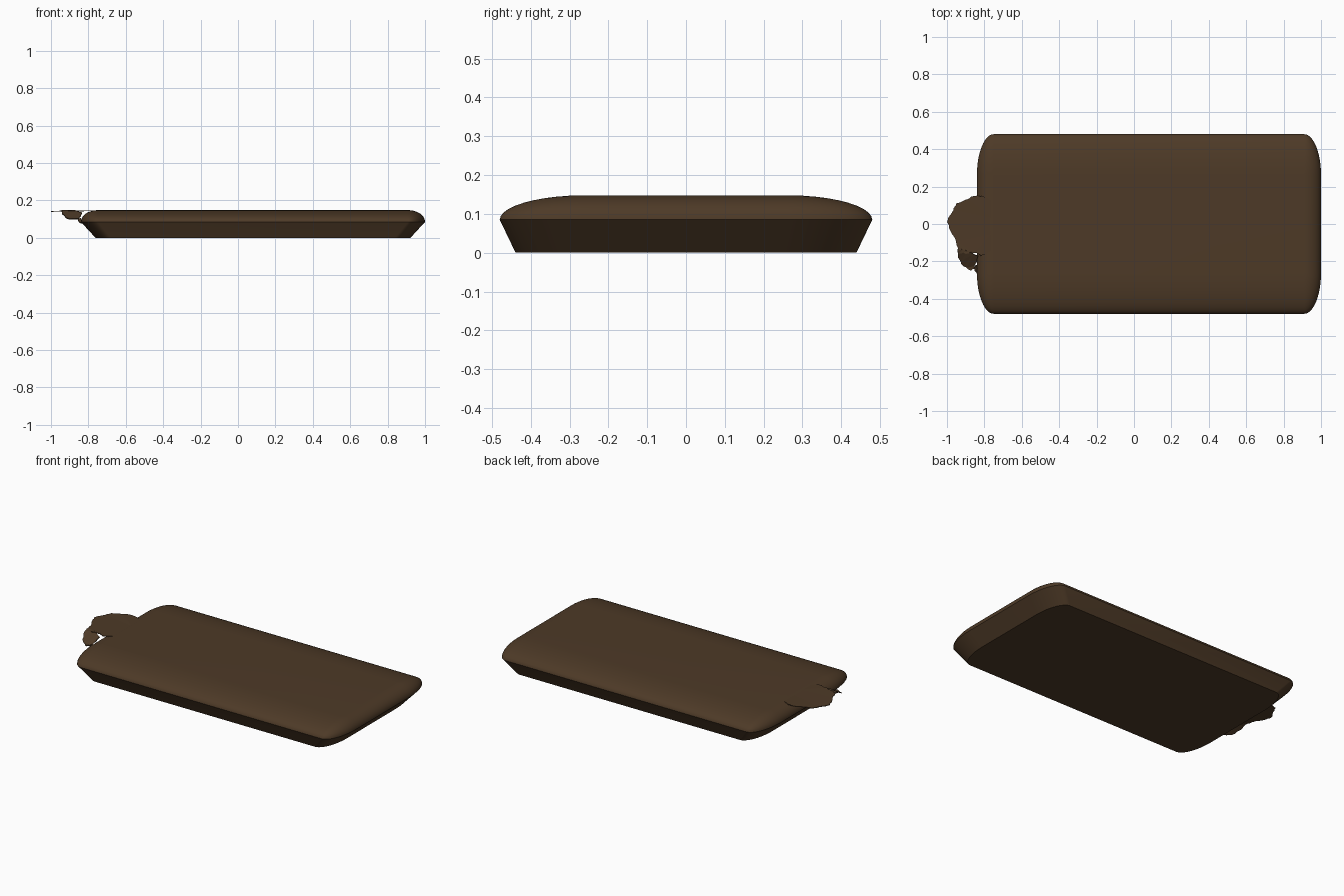
import bpy, bmesh, math, random

if "Cube" in bpy.data.objects:
    bpy.data.objects.remove(bpy.data.objects["Cube"])
random.seed(4)

brown = bpy.data.materials.new("dark brown")
brown.diffuse_color = (0.075, 0.042, 0.02, 1)
brown.use_nodes = True
brown.node_tree.nodes["Principled BSDF"].inputs["Base Color"].default_value = brown.diffuse_color


def make_object(name, bm):
    bmesh.ops.recalc_face_normals(bm, faces=bm.faces)
    me = bpy.data.meshes.new(name)
    bm.to_mesh(me)
    bm.free()
    me.materials.append(brown)
    ob = bpy.data.objects.new(name, me)
    bpy.context.collection.objects.link(ob)
    return ob


# Slab: stacked rounded-rectangle rings, chamfered below and domed above
CX, HX, HY = 0.08, 0.92, 0.48
RX, RY, RZ, RIM = 0.09, 0.22, 0.063, 0.085
N = 12


def ring(bm, grow, scale, z):
    verts = []
    for q, (sx, sy) in enumerate([(1, 1), (-1, 1), (-1, -1), (1, -1)]):
        for i in range(N + 1):
            a = math.pi / 2 * (q + i / N)
            x = sx * (HX - RX) + RX * grow * math.cos(a)
            y = sy * (HY - RY) + RY * grow * math.sin(a)
            verts.append(bm.verts.new((CX + x * scale, y * scale, z)))
    return verts


bm = bmesh.new()
rings = [ring(bm, 1, 0.915, 0)]
for i in range(11):
    t = math.radians(88) * i / 10
    rings.append(ring(bm, math.cos(t), 1, RIM + RZ * math.sin(t)))
for a, b in zip(rings, rings[1:]):
    for i in range(len(a)):
        j = (i + 1) % len(a)
        bm.faces.new((a[i], a[j], b[j], b[i]))
bm.faces.new(rings[0][::-1])
bm.faces.new(rings[-1])
slab = make_object("slab", bm)
bpy.context.view_layer.objects.active = slab
slab.select_set(True)
bpy.ops.object.shade_smooth_by_angle(angle=math.radians(30))


# Ragged flaps: torn outlines with small jitter, given a thin thickness
def flap(name, outline, height, thick):
    bm = bmesh.new()
    pts = []
    for (x0, y0), (x1, y1) in zip(outline, outline[1:] + outline[:1]):
        pts.append((x0, y0))
        for f in (0.33, 0.67):
            pts.append((x0 + (x1 - x0) * f + random.uniform(-.004, .004),
                        y0 + (y1 - y0) * f + random.uniform(-.004, .004)))
    face = bm.faces.new([bm.verts.new((x, y, height(x, y))) for x, y in pts])
    bmesh.ops.triangulate(bm, faces=[face])
    if sum(f.normal.z for f in bm.faces) < 0:
        bmesh.ops.reverse_faces(bm, faces=bm.faces)
    ob = make_object(name, bm)
    mod = ob.modifiers.new("thickness", 'SOLIDIFY')
    mod.thickness = thick
    mod.offset = 0
    return ob


# Flat flap level with the slab top
flap("torn_flap",
     [(-0.995, 0.03), (-0.965, 0.075), (-0.95, 0.11), (-0.9, 0.13),
      (-0.85, 0.15), (-0.81, 0.15), (-0.76, 0.12), (-0.76, -0.14),
      (-0.82, -0.17), (-0.84, -0.155), (-0.9, -0.16), (-0.94, -0.13),
      (-0.96, -0.07), (-0.985, -0.03), (-0.999, 0.01)],
     lambda x, y: 0.145 - 0.004 * max(0, -0.9 - x) / 0.1, 0.004)

# Drooping scrap on the front side of the flap
flap("drooping_scrap",
     [(-0.942, -0.125), (-0.94, -0.18), (-0.91, -0.225), (-0.87, -0.25),
      (-0.855, -0.24), (-0.86, -0.205), (-0.84, -0.2), (-0.835, -0.17),
      (-0.87, -0.15), (-0.9, -0.14)],
     lambda x, y: 0.145 - 0.045 * min(1, max(0, -0.15 - y) / 0.08), 0.006)

# Tiny crumb hanging beside the slab
flap("crumb",
     [(-0.855, -0.235), (-0.84, -0.27), (-0.83, -0.25), (-0.84, -0.22)],
     lambda x, y: 0.095 + (y + 0.235) * 0.6, 0.006)
